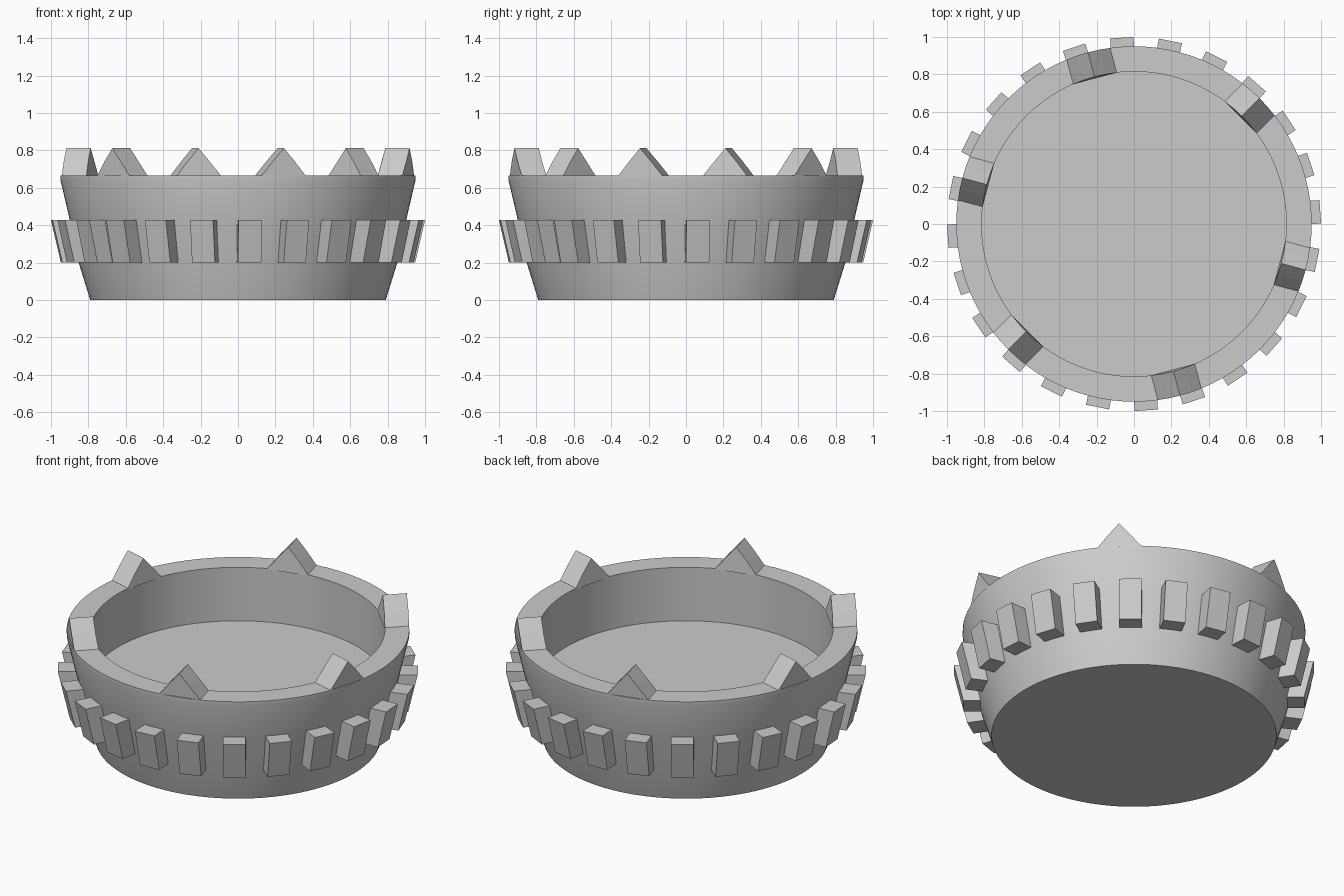
import bpy, bmesh
from math import sqrt, radians, pi
from mathutils import Matrix

if "Cube" in bpy.data.objects:
    bpy.data.objects.remove(bpy.data.objects["Cube"])

RIM, INNER, TOP = 0.95, 0.815, 0.667


def finish(bm, name, smooth=False):
    bmesh.ops.remove_doubles(bm, verts=bm.verts, dist=1e-4)
    bmesh.ops.recalc_face_normals(bm, faces=bm.faces)
    me = bpy.data.meshes.new(name)
    bm.to_mesh(me)
    bm.free()
    ob = bpy.data.objects.new(name, me)
    bpy.context.collection.objects.link(ob)
    if smooth:
        bpy.context.view_layer.objects.active = ob
        ob.select_set(True)
        bpy.ops.object.shade_smooth_by_angle(angle=radians(30))
        ob.select_set(False)
    return ob


def prism(bm, front, back, angle):
    """Closed solid between two matching outlines, turned about z."""
    rot = Matrix.Rotation(radians(angle), 4, 'Z')
    f = [bm.verts.new(rot @ Matrix.Translation(p).translation) for p in front]
    b = [bm.verts.new(rot @ Matrix.Translation(p).translation) for p in back]
    bm.faces.new(f)
    bm.faces.new(b[::-1])
    n = len(f)
    for i in range(n):
        bm.faces.new((f[i], b[i], b[(i + 1) % n], f[(i + 1) % n]))


# Dish: lathed wall with flared outside, upright inside and flat floor
profile = [(0, 0), (0.79, 0), (0.852, 0.2), (0.9, 0.43), (RIM, 0.645),
           (RIM, TOP), (INNER, TOP), (INNER, 0.34), (0, 0.34)]
bm = bmesh.new()
vs = [bm.verts.new((r, 0, z)) for r, z in profile]
es = [bm.edges.new(p) for p in zip(vs, vs[1:])]
bmesh.ops.spin(bm, geom=vs + es, cent=(0, 0, 0), axis=(0, 0, 1),
               angle=2 * pi, steps=96, use_merge=True)
finish(bm, "dish", smooth=True)

# Rim points: six wedges following the curve of the wall
bm = bmesh.new()
outline = [(-0.124, TOP - 0.005), (-0.062, 0.5 * (TOP + 0.812)), (0, 0.812),
           (0.062, 0.5 * (TOP + 0.812)), (0.124, TOP - 0.005)]
for k in range(6):
    outer = [(sqrt(RIM**2 - t * t), t, z) for t, z in outline]
    inner = [(sqrt(INNER**2 - t * t), t, z) for t, z in outline]
    prism(bm, outer, inner, 45 + 60 * k)
finish(bm, "rim_points")

# Lugs: 24 slanted blocks around the outside
bm = bmesh.new()
for k in range(24):
    w = 0.0625
    outer = [(0.945, -w, 0.2), (0.945, w, 0.2), (0.998, w, 0.428), (0.998, -w, 0.428)]
    inner = [(0.825, -w, 0.2), (0.825, w, 0.2), (0.86, w, 0.428), (0.86, -w, 0.428)]
    prism(bm, outer, inner, 3.75 + 15 * k)
finish(bm, "side_lugs")
